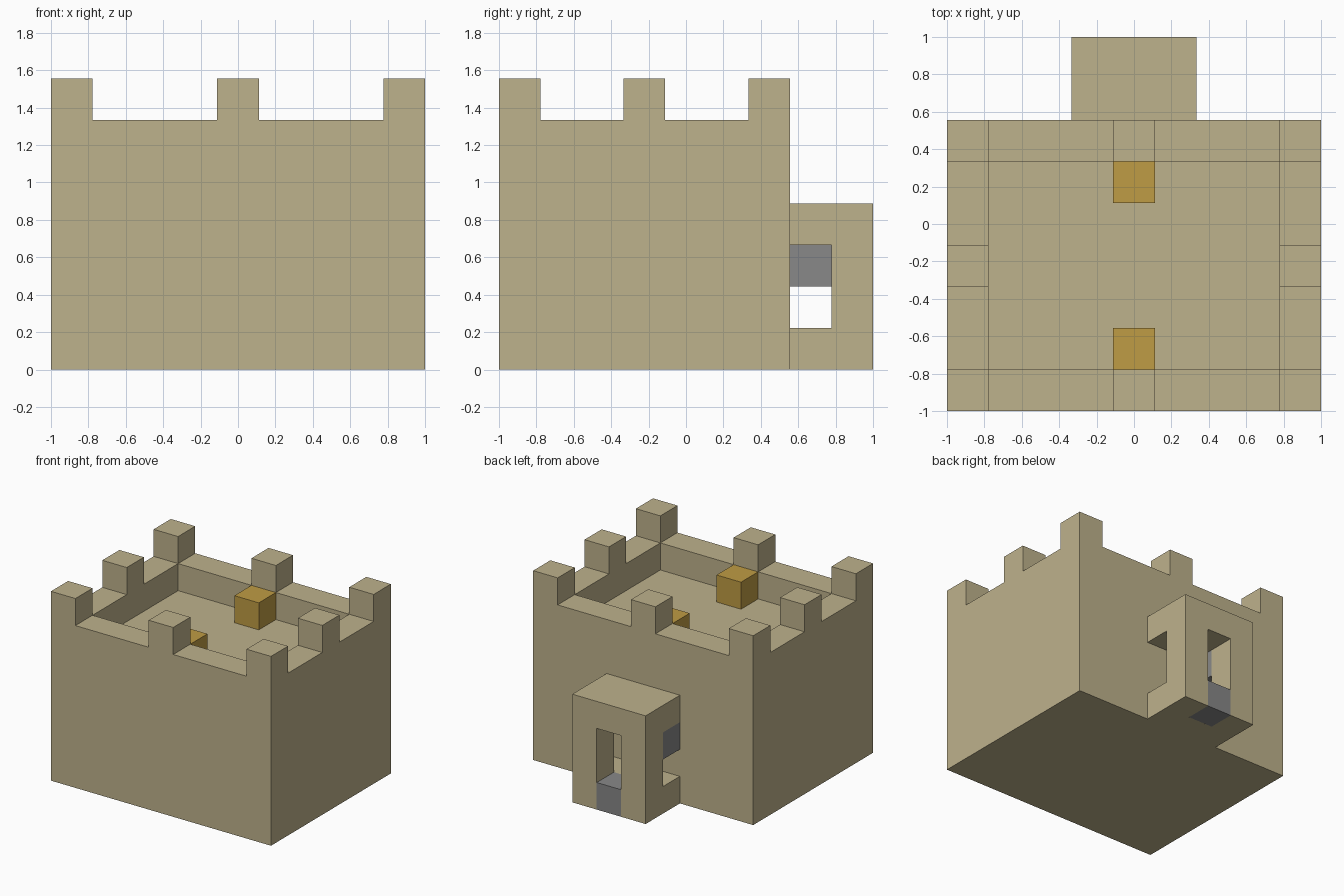
import bpy, bmesh
from mathutils import Vector

if "Cube" in bpy.data.objects:
    bpy.data.objects.remove(bpy.data.objects["Cube"], do_unlink=True)

U = 2 / 9  # one building block
ORIGIN = Vector((0, -1, 0))  # centre of the front edge, at ground level


def material(name, rgb):
    mat = bpy.data.materials.new(name)
    mat.use_nodes = True
    mat.diffuse_color = (*rgb, 1)
    mat.node_tree.nodes["Principled BSDF"].inputs["Base Color"].default_value = (*rgb, 1)
    return mat


SANDSTONE = material("sandstone", (0.515, 0.445, 0.262))
GREY_STONE = material("grey stone", (0.246, 0.246, 0.246))
GOLD = material("gold", (0.521, 0.332, 0.058))


def box(name, mat, low, high):
    """Box between two corners, measured in blocks from the front edge."""
    low, high = Vector(low) * U + ORIGIN, Vector(high) * U + ORIGIN
    size, middle = high - low, (low + high) / 2
    bm = bmesh.new()
    bmesh.ops.create_cube(bm, size=1)
    bmesh.ops.scale(bm, vec=size, verts=bm.verts)
    bmesh.ops.translate(bm, vec=middle, verts=bm.verts)
    mesh = bpy.data.meshes.new(name)
    bm.to_mesh(mesh)
    bm.free()
    mesh.materials.append(mat)
    obj = bpy.data.objects.new(name, mesh)
    bpy.context.collection.objects.link(obj)
    return obj


def block(name, mat, x, y, z):
    """Single block centred on x, with its front at y and its base at z."""
    return box(name, mat, (x - 0.5, y, z), (x + 0.5, y + 1, z + 1))


def cut(obj, low, high):
    """Cut a box-shaped opening through an object."""
    cutter = box("cutter", SANDSTONE, low, high)
    cutter.hide_render = True
    mod = obj.modifiers.new("opening", "BOOLEAN")
    mod.operation = "DIFFERENCE"
    mod.solver = "EXACT"
    mod.object = cutter
    with bpy.context.temp_override(object=obj, active_object=obj):
        bpy.ops.object.modifier_apply(modifier=mod.name)
    bpy.data.objects.remove(cutter, do_unlink=True)


# Keep with a sunken roof terrace
keep = box("keep", SANDSTONE, (-4.5, 0, 0), (4.5, 7, 6))
bm = bmesh.new()
bm.from_mesh(keep.data)
bm.normal_update()
top = max(bm.faces, key=lambda f: f.calc_center_median().z)
bmesh.ops.inset_region(bm, faces=[top], thickness=U, use_even_offset=True)
floor = bmesh.ops.extrude_discrete_faces(bm, faces=[top])["faces"][0]
bmesh.ops.translate(bm, vec=(0, 0, -U), verts=floor.verts)
bmesh.ops.recalc_face_normals(bm, faces=bm.faces)
bm.to_mesh(keep.data)
bm.free()

# Battlements at the corners and wall middles
for x in (-4, 0, 4):
    for y in (0, 3, 6):
        if (x, y) != (0, 3):
            block("battlement", SANDSTONE, x, y, 6)

# Gold blocks on the terrace
block("front_gold_block", GOLD, 0, 1, 5)
block("back_gold_block", GOLD, 0, 5, 5)

# Back porch: a passage along the wall and a doorway
porch = box("porch", SANDSTONE, (-1.5, 7, 0), (1.5, 9, 4))
cut(porch, (-2, 6.5, 1), (2, 8, 3))
cut(porch, (-0.5, 7.999, -0.5), (0.5, 9.5, 3))

# Grey doorstep and the block closing the right passage window
block("doorstep", GREY_STONE, 0, 8, 0)
block("window_block", GREY_STONE, -1, 7, 2)
